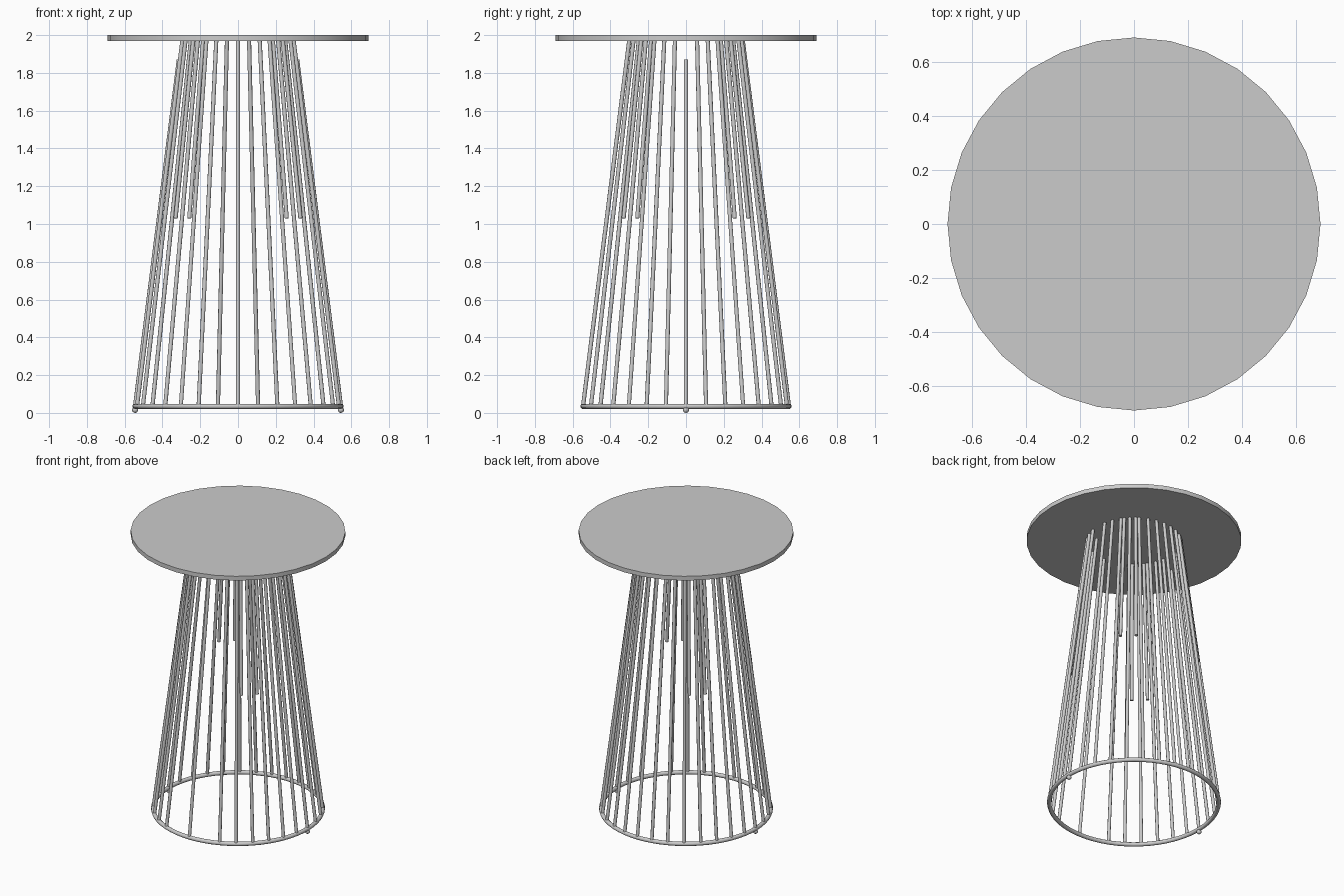
import bpy
import math
from mathutils import Vector

old = bpy.data.objects.get("Cube")
if old:
    bpy.data.objects.remove(old, do_unlink=True)

# Single brushed metal colour
metal = bpy.data.materials.new("light_grey_metal")
metal.use_nodes = True
GREY = (0.6, 0.6, 0.6, 1)
metal.diffuse_color = GREY
metal.node_tree.nodes["Principled BSDF"].inputs["Base Color"].default_value = GREY

BOTTOM_Z, TOP_Z = 0.035, 1.975
BOTTOM_R, TOP_R = 0.545, 0.30
ROD_R = 0.011
STEP = 360 / 32


def finish(name):
    ob = bpy.context.object
    ob.name = name
    ob.data.materials.append(metal)
    bpy.ops.object.shade_smooth_by_angle(angle=math.radians(50))
    return ob


def cone_point(degrees, z):
    """Point on the tapering cage at a given bearing and height."""
    t = (z - BOTTOM_Z) / (TOP_Z - BOTTOM_Z)
    r = BOTTOM_R + (TOP_R - BOTTOM_R) * t
    a = math.radians(degrees)
    return Vector((r * math.cos(a), r * math.sin(a), z))


def rod(name, degrees, low, high):
    start, end = cone_point(degrees, low), cone_point(degrees, high)
    axis = end - start
    bpy.ops.mesh.primitive_cylinder_add(
        vertices=10, radius=ROD_R, depth=axis.length,
        location=(start + end) / 2,
        rotation=axis.to_track_quat("Z", "Y").to_euler())
    return finish(name)


# Round top, with a corner on each main axis
bpy.ops.mesh.primitive_cylinder_add(vertices=32, radius=0.69, depth=0.03,
                                    location=(0, 0, 1.985))
finish("table_top")

# Ring on the floor
bpy.ops.mesh.primitive_torus_add(major_radius=BOTTOM_R, minor_radius=0.014,
                                 major_segments=64, minor_segments=10,
                                 location=(0, 0, BOTTOM_Z))
finish("base_ring")

# Full-length rods; the two beside the front centre rod are left out,
# and the two side rods stop below the top
for i in range(32):
    if i in (23, 25):
        continue
    high = 1.87 if i in (0, 16) else TOP_Z
    rod(f"cage_rod_{i}", i * STEP, BOTTOM_Z, high)

# Short rods hanging from the top between the full ones
for base in (0, 180):
    for offset in (38, 52, -38, -52):
        rod(f"short_rod_{base + offset}", base + offset, 1.03, TOP_Z)

# Small feet under the ring at each side
for name, side in (("left_foot", 1), ("right_foot", -1)):
    bpy.ops.mesh.primitive_uv_sphere_add(
        segments=12, ring_count=8, radius=0.016,
        location=(side * BOTTOM_R, 0, 0.016))
    finish(name)
